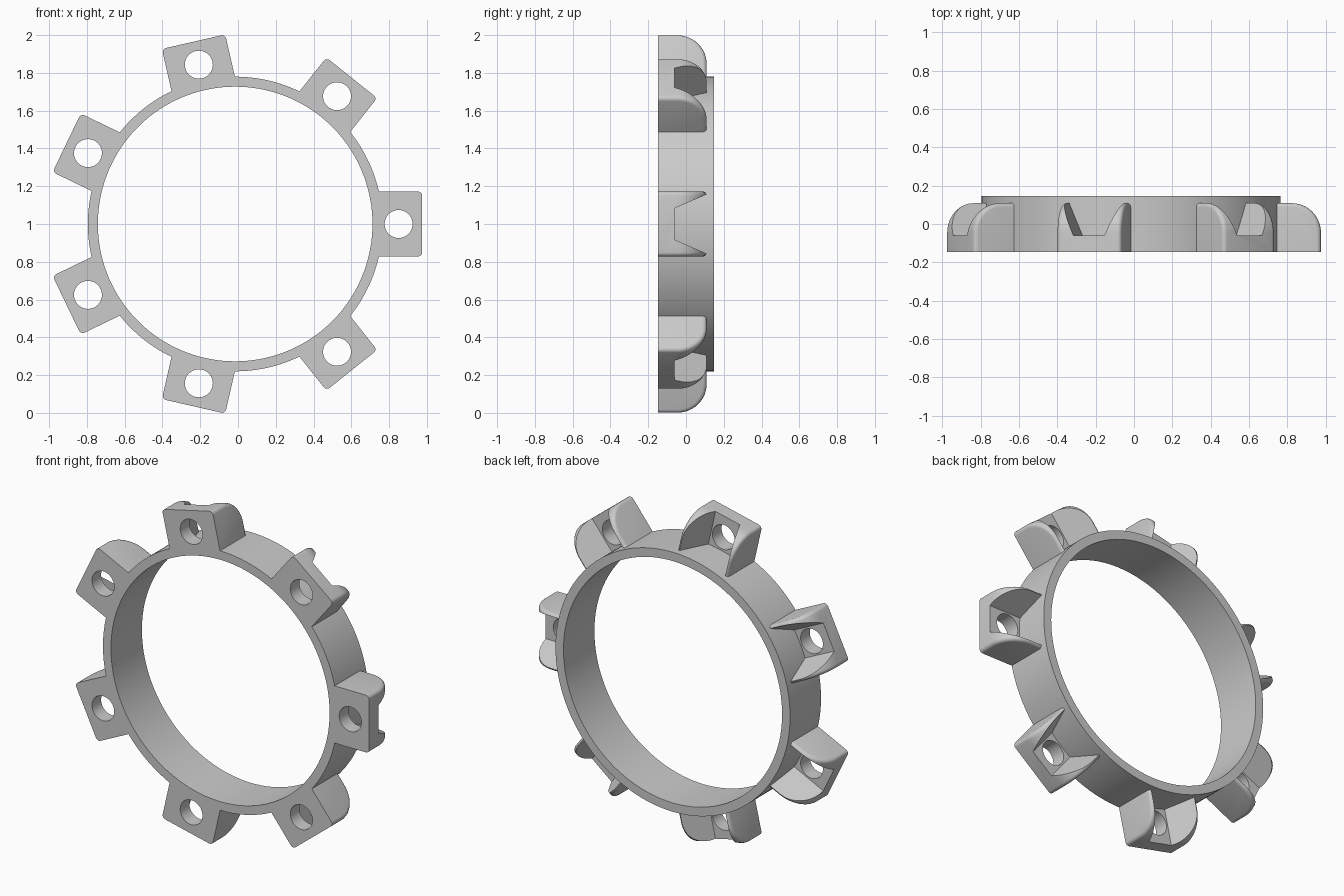
import bpy, bmesh, math
from mathutils import Matrix, Vector

cube = bpy.data.objects.get("Cube")
if cube:
    bpy.data.objects.remove(cube, do_unlink=True)

LUGS = 7
CENTRE = Vector((-0.015, 0, 1.0))
FRONT, BACK = -0.147, 0.147
R_IN, R_OUT = 0.727, 0.78
LUG_IN, LUG_OUT, LUG_BACK, LUG_HALF = 0.75, 0.99, 0.11, 0.172
ROUND = 0.155          # big rounding on the outer back edge
HOLE_R, HOLE_AT = 0.074, 0.865

grey = bpy.data.materials.new("plain grey")
grey.use_nodes = True
grey.diffuse_color = (0.6, 0.6, 0.6, 1)
grey.node_tree.nodes["Principled BSDF"].inputs["Base Color"].default_value = (0.6, 0.6, 0.6, 1)


def add_object(name, bm):
    bmesh.ops.recalc_face_normals(bm, faces=bm.faces[:])
    mesh = bpy.data.meshes.new(name)
    bm.to_mesh(mesh)
    bm.free()
    mesh.materials.append(grey)
    obj = bpy.data.objects.new(name, mesh)
    bpy.context.collection.objects.link(obj)
    return obj


def prism(points, offset):
    """Extrude a closed outline of 3D points along an offset."""
    bm = bmesh.new()
    face = bm.faces.new([bm.verts.new(p) for p in points])
    new = bmesh.ops.extrude_face_region(bm, geom=[face])["geom"]
    bmesh.ops.translate(bm, vec=offset, verts=[v for v in new if isinstance(v, bmesh.types.BMVert)])
    return bm


def smooth(obj):
    bpy.ops.object.select_all(action='DESELECT')
    obj.select_set(True)
    bpy.context.view_layer.objects.active = obj
    bpy.ops.object.shade_smooth_by_angle(angle=math.radians(30))


# Ring: rectangular section spun round the y axis
bm = bmesh.new()
section = [(R_IN, FRONT), (R_OUT, FRONT), (R_OUT, BACK), (R_IN, BACK)]
verts = [bm.verts.new((r, y, 0)) for r, y in section]
edges = [bm.edges.new((verts[i], verts[(i + 1) % 4])) for i in range(4)]
bmesh.ops.spin(bm, geom=verts + edges, cent=(0, 0, 0), axis=(0, 1, 0),
               angle=math.tau, steps=140, use_merge=True)
bmesh.ops.remove_doubles(bm, verts=bm.verts[:], dist=0.0001)
ring = add_object("ring", bm)
ring.location = CENTRE
smooth(ring)

# Lug body: side profile with a rounded outer back edge
profile = [(LUG_IN, FRONT), (LUG_OUT, FRONT)]
for i in range(13):
    a = math.pi / 2 * i / 12
    profile.append((LUG_OUT - ROUND + ROUND * math.cos(a),
                    LUG_BACK - ROUND + ROUND * math.sin(a)))
profile.append((LUG_IN, LUG_BACK))
bm = prism([(r, y, -LUG_HALF) for r, y in profile], (0, 0, 2 * LUG_HALF))


def on_rim(edge):
    a, b = (v.co for v in edge.verts)
    flat = abs(a.z - b.z) < 0.001
    front = abs(a.y - FRONT) < 0.001 and abs(b.y - FRONT) < 0.001
    inner = a.x < LUG_IN + 0.001 and b.x < LUG_IN + 0.001
    return flat and not front and not inner


bmesh.ops.bevel(bm, geom=[e for e in bm.edges if on_rim(e)], offset=0.022,
                segments=4, profile=0.5, affect='EDGES', clamp_overlap=True)
body = add_object("lug_body", bm)

# Pocket cutter: flared channel open to the outside and the back
floor, top, floor_half, top_half = -0.06, LUG_BACK, 0.083, 0.157
grow = 1.3
reach_y = floor + (top - floor) * grow
reach_half = floor_half + (top_half - floor_half) * grow
pocket = add_object("pocket_cutter", prism(
    [(0.7, floor, -floor_half), (0.7, floor, floor_half),
     (0.7, reach_y, reach_half), (0.7, reach_y, -reach_half)], (0.4, 0, 0)))

# Bolt hole cutter
bm = bmesh.new()
bmesh.ops.create_cone(bm, cap_ends=True, segments=48, radius1=HOLE_R, radius2=HOLE_R, depth=1,
                      matrix=Matrix.Translation((HOLE_AT, 0, 0)) @ Matrix.Rotation(math.pi / 2, 4, 'X'))
hole = add_object("hole_cutter", bm)

for cutter in (pocket, hole):
    cutter.hide_render = True
    mod = body.modifiers.new(cutter.name, 'BOOLEAN')
    mod.operation = 'DIFFERENCE'
    mod.solver = 'EXACT'
    mod.object = cutter

bpy.context.view_layer.update()
lug_mesh = bpy.data.meshes.new_from_object(body.evaluated_get(bpy.context.evaluated_depsgraph_get()))
for helper in (body, pocket, hole):
    bpy.data.objects.remove(helper, do_unlink=True)

# Seven lugs evenly spaced round the ring
for i in range(LUGS):
    lug = bpy.data.objects.new(f"lug_{i + 1}", lug_mesh.copy())
    bpy.context.collection.objects.link(lug)
    lug.location = CENTRE
    lug.rotation_euler = (0, -math.tau * i / LUGS, 0)
    smooth(lug)
